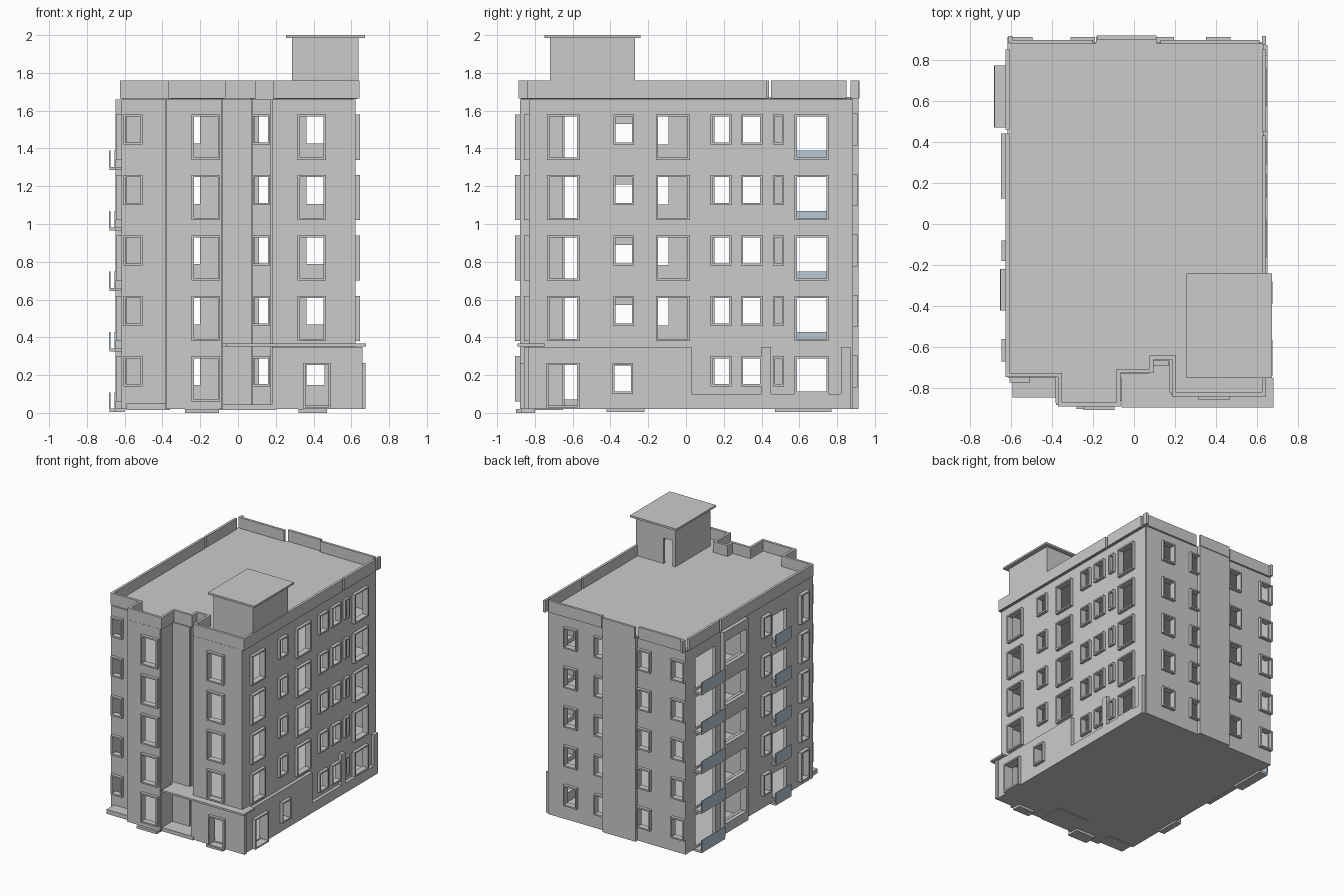
import bpy, bmesh

if "Cube" in bpy.data.objects:
    bpy.data.objects.remove(bpy.data.objects["Cube"])

def material(name, rgb):
    m = bpy.data.materials.new(name)
    m.diffuse_color = (*rgb, 1)
    m.use_nodes = True
    m.node_tree.nodes["Principled BSDF"].inputs["Base Color"].default_value = m.diffuse_color
    return m

GREY = material("grey_plaster", (0.6, 0.6, 0.6))
GLASS = material("blue_glass", (0.47, 0.58, 0.67))

def finish(name, bm, mat, thick=0):
    bmesh.ops.recalc_face_normals(bm, faces=bm.faces)
    me = bpy.data.meshes.new(name)
    bm.to_mesh(me)
    bm.free()
    ob = bpy.data.objects.new(name, me)
    bpy.context.collection.objects.link(ob)
    me.materials.append(mat)
    if thick:
        s = ob.modifiers.new("thickness", "SOLIDIFY")
        s.thickness, s.offset, s.use_even_offset = thick, 0, True
    return ob

def boxes(name, items, mat=GREY):
    """Boxes given as (x0, x1, y0, y1, z0, z1)."""
    bm = bmesh.new()
    for x0, x1, y0, y1, z0, z1 in items:
        for v in bmesh.ops.create_cube(bm, size=1)["verts"]:
            v.co = ((x0 + x1) / 2 + v.co.x * (x1 - x0),
                    (y0 + y1) / 2 + v.co.y * (y1 - y0),
                    (z0 + z1) / 2 + v.co.z * (z1 - z0))
    return finish(name, bm, mat)

def panel(name, axis, pos, thick, rects, holes=()):
    """Upright plates in the plane axis=pos; rects and holes are (u0, u1, z0, z1)."""
    bm = bmesh.new()
    for a0, a1, b0, b1 in rects:
        hs = [h for h in holes if h[0] < a1 and h[1] > a0 and h[2] < b1 and h[3] > b0]
        us = sorted({a0, a1} | {u for h in hs for u in h[:2] if a0 < u < a1})
        zs = sorted({b0, b1} | {z for h in hs for z in h[2:] if b0 < z < b1})
        verts = {}
        def vert(u, z):
            if (u, z) not in verts:
                verts[u, z] = bm.verts.new((pos, u, z) if axis == "x" else (u, pos, z))
            return verts[u, z]
        for u0, u1 in zip(us, us[1:]):
            for z0, z1 in zip(zs, zs[1:]):
                cu, cz = (u0 + u1) / 2, (z0 + z1) / 2
                if not any(h[0] < cu < h[1] and h[2] < cz < h[3] for h in hs):
                    bm.faces.new([vert(u0, z0), vert(u1, z0), vert(u1, z1), vert(u0, z1)])
    return finish(name, bm, GREY, thick)

def inset(rects, d=0.012):
    return [(a + d, b - d, c + d, e - d) for a, b, c, e in rects]

def facade(name, axis, pos, out, span, windows, rail=0.05):
    """Wall with window openings and projecting frames; out is the outward sign."""
    holes = inset(windows)
    panel(name + "_wall", axis, pos, 0.025, [(*span, BASE, ROOF)], holes)
    if windows:
        panel(name + "_window_frames", axis, pos + out * 0.012, rail, windows, holes)

BASE, ROOF, STEP = 0.02, 1.66, 0.32

def column(u0, u1, height, floors=range(5), top=0.30):
    return [(u0, u1, k * STEP + top - height, k * STEP + top) for k in floors]

upper = range(1, 5)
entry = (0.345, 0.49, 0.02, 0.265)
side_door = (-0.74, -0.565, 0.02, 0.265)
side_window = (-0.39, -0.28, 0.1, 0.265)

# Front walls, stepping in and out
facade("front_left", "y", -0.735, -1, (-0.615, -0.37), column(-0.605, -0.505, 0.16))
facade("front_tower", "y", -0.867, -1, (-0.38, -0.085), column(-0.245, -0.095, 0.24))
facade("front_recess", "y", -0.715, -1, (-0.095, 0.075), [])
facade("front_slot", "y", -0.655, -1, (0.065, 0.185), column(0.07, 0.17, 0.16))
facade("front_right", "y", -0.82, -1, (0.18, 0.62), column(0.315, 0.465, 0.24, upper) + [entry])
for i, (x, y0, y1) in enumerate([(-0.37, -0.87, -0.73), (-0.093, -0.87, -0.71),
                                 (0.067, -0.715, -0.65), (0.185, -0.82, -0.65)]):
    facade(f"front_return_{i}", "x", x, 1, (y0, y1), [])

# Right side
right = (column(-0.735, -0.565, 0.24, upper) + column(-0.385, -0.275, 0.16, upper)
         + column(-0.16, 0.02, 0.24, upper) + column(0.13, 0.24, 0.16)
         + column(0.29, 0.405, 0.16) + column(0.575, 0.755, 0.24, upper)
         + [(0.575, 0.755, 0.1, 0.30), side_door, side_window])
facade("right", "x", 0.61, 1, (-0.83, 0.88), right)
slim = column(0.46, 0.52, 0.16)
panel("right_slim_frames", "x", 0.628, 0.03, slim, inset(slim))

# Back side with its central flat bay
back = [w for c in (0.41, 0.135, -0.25, -0.555) for w in column(c - 0.06, c + 0.06, 0.17, top=0.305)]
facade("back", "y", 0.872, 1, (-0.615, 0.62), back)
boxes("back_bay", [(-0.185, 0.11, 0.875, 0.912, BASE, 1.67)])

# Left side with balcony doors and a projecting open bay
loggia = column(0.15, 0.42, 0.20)
left = (column(0.49, 0.77, 0.27) + column(-0.18, -0.08, 0.17) + column(-0.67, -0.56, 0.24))
small = column(-0.41, -0.23, 0.20, top=0.25)
left_holes = inset(left) + loggia + small
panel("left_wall", "x", -0.603, 0.025, [(-0.745, 0.88, BASE, ROOF)], left_holes)
frames = column(-0.18, -0.08, 0.17) + column(-0.67, -0.56, 0.24)
panel("left_window_frames", "x", -0.62, 0.05, frames, inset(frames))
panel("left_bay", "x", -0.633, 0.03, [(0.125, 0.44, BASE, ROOF)], loggia)
boxes("inner_partitions", [(-0.60, -0.40, 0.11, 0.125, BASE, ROOF)])

# Balconies: thin floors and glass guards
boxes("balcony_floors", [b for k in range(5) for z in [k * STEP] for b in
      [(-0.68, -0.60, 0.47, 0.77, z + 0.005, z + 0.022),
       (-0.652, -0.60, -0.42, -0.22, z + 0.005, z + 0.022)]])
boxes("balcony_glass", [b for k in range(5) for z in [k * STEP] for b in
      [(-0.682, -0.676, 0.47, 0.77, z + 0.02, z + 0.108),
       (-0.653, -0.647, -0.42, -0.22, z + 0.02, z + 0.108)]], GLASS)

# Floors and roof following the stepped outline
OUTLINE = [(-0.605, -0.735), (-0.37, -0.735), (-0.37, -0.867), (-0.093, -0.867),
           (-0.093, -0.715), (0.067, -0.715), (0.067, -0.655), (0.185, -0.655),
           (0.185, -0.82), (0.61, -0.82), (0.61, 0.872), (-0.605, 0.872)]
bm = bmesh.new()
for k in range(6):
    z = 0.03 + k * STEP if k < 5 else 1.66
    bm.faces.new([bm.verts.new((x, y, z)) for x, y in OUTLINE])
finish("floors_and_roof", bm, GREY, 0.02)

# Parapet in separate runs with narrow gaps between
runs = [[(0.633, 0.43), (0.633, -0.83), (0.195, -0.83), (0.195, -0.65), (0.085, -0.65),
         (0.085, -0.715), (-0.075, -0.715), (-0.075, -0.877), (-0.36, -0.877),
         (-0.36, -0.735), (-0.615, -0.735), (-0.615, 0.44)],
        [(-0.615, 0.46), (-0.615, 0.85)], [(-0.60, 0.885), (-0.20, 0.885)],
        [(-0.18, 0.908), (0.11, 0.908)], [(0.13, 0.885), (0.61, 0.885)],
        [(0.633, 0.85), (0.633, 0.45)], [(0.633, 0.87), (0.633, 0.915)],
        [(-0.60, 0.88), (-0.60, 0.915)]]
bm = bmesh.new()
for run in runs:
    pairs = [[bm.verts.new((x, y, z)) for z in (1.665, 1.76)] for x, y in run]
    for a, b in zip(pairs, pairs[1:]):
        bm.faces.new([a[0], b[0], b[1], a[1]])
finish("parapet", bm, GREY, 0.02)
bm = bmesh.new()
bm.faces.new([bm.verts.new((x, y, 1.668)) for x, y in runs[0][:-1] + [(-0.615, 0.88), (0.633, 0.88)]])
finish("roof_ledge", bm, GREY, 0.01)

# Stair house on the roof
for side, y in (("front", -0.71), ("back", -0.28)):
    panel(f"stair_house_{side}", "y", y, 0.02, [(0.285, 0.637, 1.67, 1.985)],
          [(0.31, 0.39, 1.67, 1.88)] if side == "back" else [])
for side, x in (("left", 0.295), ("right", 0.627)):
    panel(f"stair_house_{side}", "x", x, 0.02, [(-0.72, -0.27, 1.67, 1.985)])
boxes("stair_house_cap", [(0.255, 0.672, -0.75, -0.24, 1.985, 2.0)])

# Ground floor cladding and entrance canopy
panel("entrance_front", "y", -0.845, 0.025, [(0.18, 0.66, BASE, 0.35)], inset([entry]))
panel("entrance_front_frame", "y", -0.855, 0.05, [entry], inset([entry]))
openings = inset([side_door, side_window])
panel("right_cladding", "x", 0.635, 0.028,
      [(-0.85, 0.03, BASE, 0.35), (0.03, 0.82, BASE, 0.10),
       (0.40, 0.45, 0.10, 0.35), (0.82, 0.87, BASE, 0.35)], openings)
panel("right_door_frame", "x", 0.65, 0.05, [side_door, side_window], openings)
boxes("entrance_canopy", [(-0.06, 0.678, -0.893, -0.75, 0.352, 0.367),
                          (-0.085, 0.18, -0.75, -0.66, 0.352, 0.367)])

# Low platforms and steps
boxes("platforms", [(-0.59, -0.36, -0.845, -0.73, 0.015, 0.05),
                    (-0.10, 0.20, -0.86, -0.65, 0.015, 0.045),
                    (-0.28, -0.10, -0.90, -0.80, 0.0, 0.02),
                    (0.32, 0.47, -0.87, -0.80, 0.0, 0.02)])
